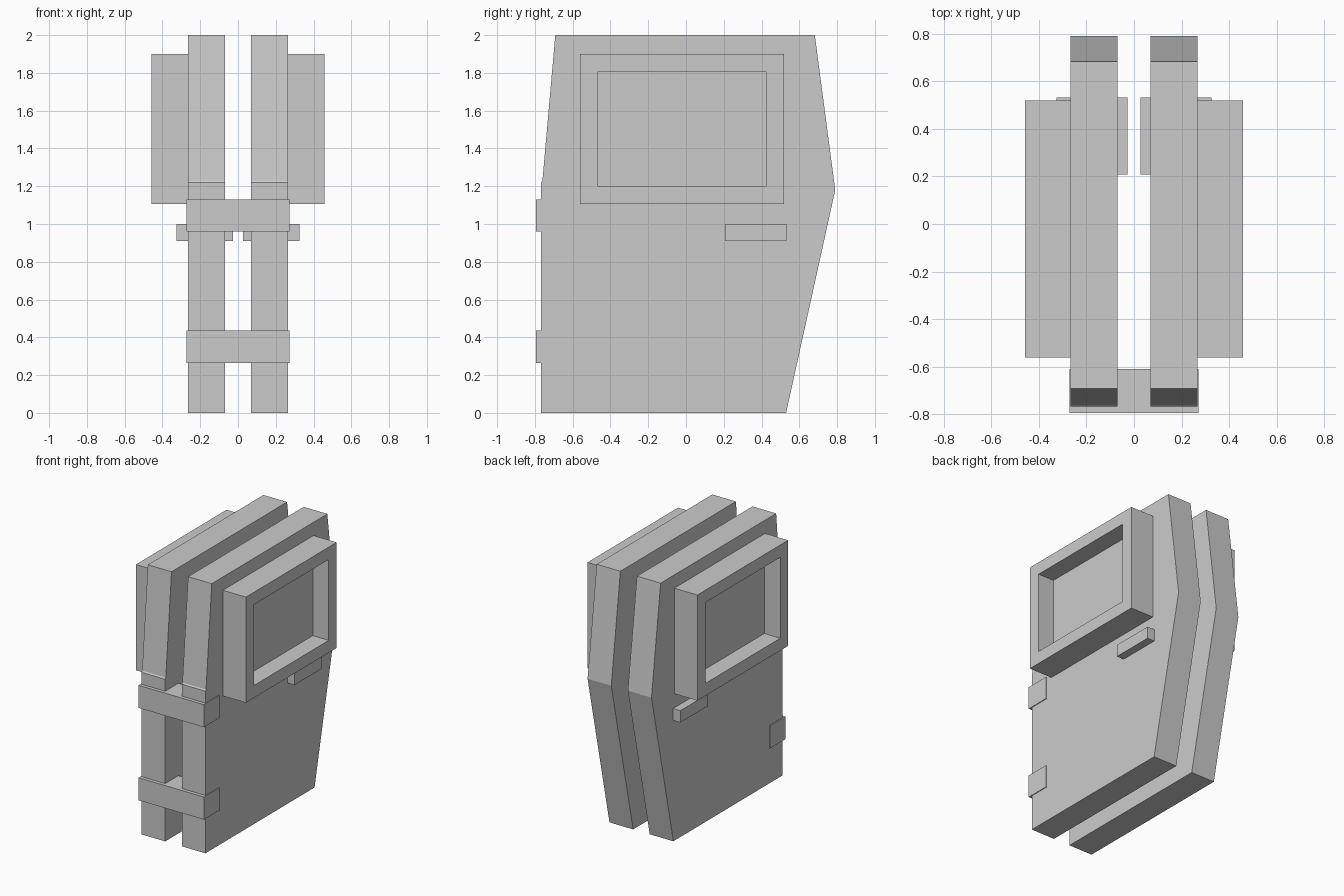
import bpy, bmesh

if "Cube" in bpy.data.objects:
    bpy.data.objects.remove(bpy.data.objects["Cube"])


def finish(name, bm, mirror=True):
    bmesh.ops.recalc_face_normals(bm, faces=bm.faces)
    mesh = bpy.data.meshes.new(name)
    bm.to_mesh(mesh)
    bm.free()
    obj = bpy.data.objects.new(name, mesh)
    bpy.context.collection.objects.link(obj)
    if mirror:
        obj.modifiers.new("Mirror", 'MIRROR').use_axis[0] = True
    return obj


def prism(profile, x0, x1):
    """Extrude a (y, z) outline from x0 to x1."""
    bm = bmesh.new()
    face = bm.faces.new([bm.verts.new((x0, y, z)) for y, z in profile])
    ext = bmesh.ops.extrude_face_region(bm, geom=[face])
    for v in ext["geom"]:
        if isinstance(v, bmesh.types.BMVert):
            v.co.x = x1
    # extrude_face_region drops nothing here: make sure both caps exist
    if not any(all(abs(v.co.x - x0) < 1e-6 for v in f.verts) for f in bm.faces):
        bm.faces.new([v for v in bm.verts if abs(v.co.x - x0) < 1e-6])
    return bm


def box(x0, x1, y0, y1, z0, z1):
    return prism([(y0, z0), (y1, z0), (y1, z1), (y0, z1)], x0, x1)


# Pair of door slabs
outline = [(-0.767, 0), (0.53, 0), (0.79, 1.18), (0.682, 2),
           (-0.692, 2), (-0.76, 1.23), (-0.767, 1.22)]
finish("door_panel", prism(outline, 0.069, 0.266))

# Window frames with a recessed pane
bm = box(0.26, 0.458, -0.56, 0.518, 1.105, 1.9)
bmesh.ops.recalc_face_normals(bm, faces=bm.faces)
outer = max(bm.faces, key=lambda f: f.calc_center_median().x)
bmesh.ops.inset_region(bm, faces=[outer], thickness=0.132)
ext = bmesh.ops.extrude_discrete_faces(bm, faces=[outer])
bmesh.ops.translate(bm, verts=ext["faces"][0].verts, vec=(-0.133, 0, 0))
finish("window_frame", bm)

# Handles passing through each door
finish("door_handle", box(0.027, 0.326, 0.207, 0.532, 0.91, 1.0))

# Hinges joining the two doors
for name, z in (("lower_hinge", 0.265), ("upper_hinge", 0.96)):
    finish(name, box(-0.272, 0.272, -0.793, -0.61, z, z + 0.17), mirror=False)
